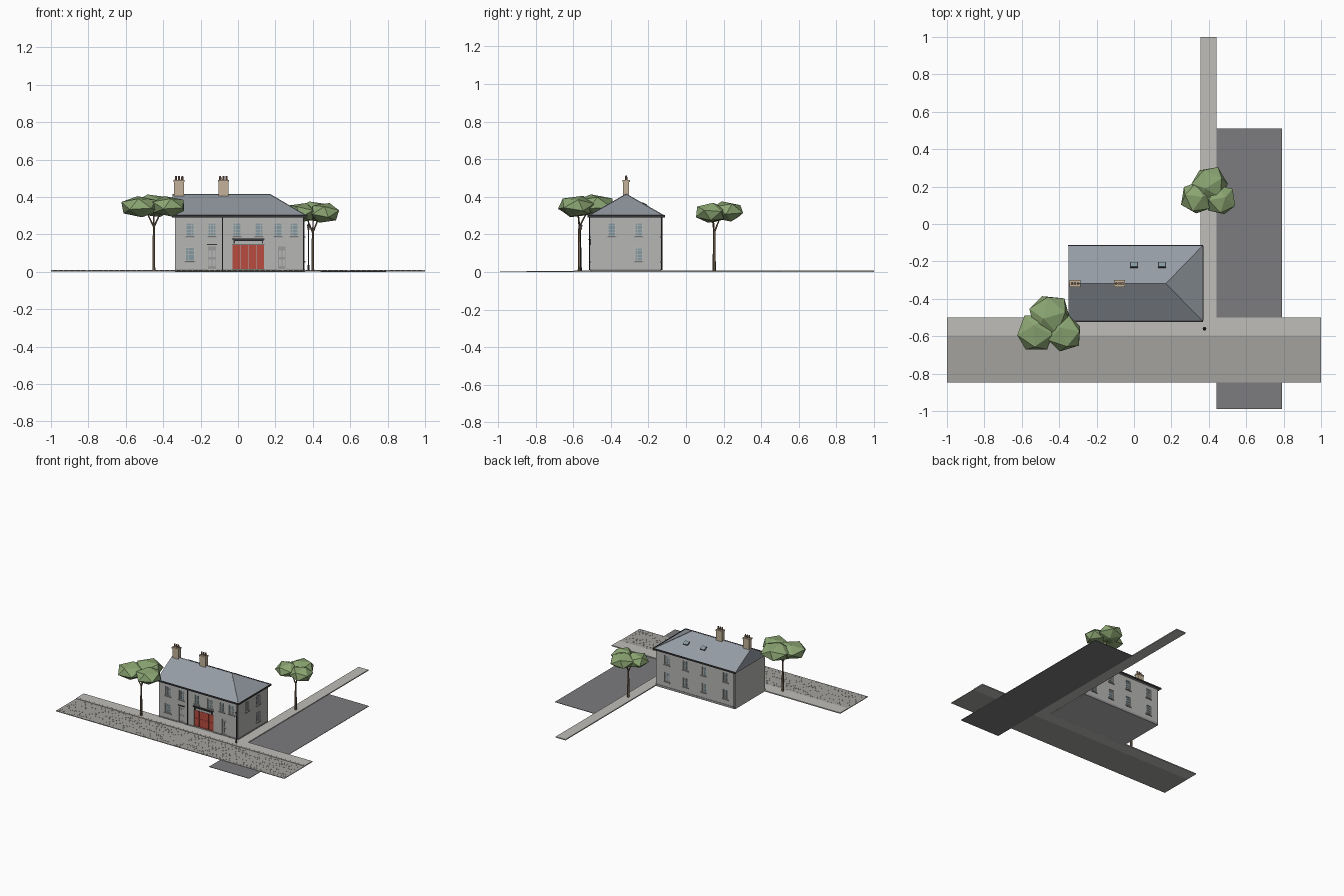
import bpy, bmesh, math, random
from mathutils import Vector, Matrix

if "Cube" in bpy.data.objects:
    bpy.data.objects.remove(bpy.data.objects["Cube"])

random.seed(4)


def mat(name, r, g, b):
    m = bpy.data.materials.new(name)
    m.diffuse_color = (r, g, b, 1)
    m.use_nodes = True
    m.node_tree.nodes["Principled BSDF"].inputs["Base Color"].default_value = m.diffuse_color
    return m


WALL = mat("render_grey", .47, .47, .46)
SLATE = mat("slate", .30, .33, .37)
DARK = mat("dark_metal", .04, .04, .045)
TRIM = mat("stone_trim", .33, .33, .33)
GLASS = mat("glass", .24, .32, .36)
RED = mat("red_paint", .48, .07, .05)
TAN = mat("chimney_stone", .55, .45, .32)
BARK = mat("bark", .20, .14, .09)
LEAF = mat("leaf", .26, .38, .17)
PAVE = mat("paving", .52, .51, .48)
SETT = mat("setts", .37, .36, .34)
TAR = mat("asphalt", .20, .20, .21)


def finish(bm, name, m):
    me = bpy.data.meshes.new(name)
    bm.to_mesh(me)
    bm.free()
    ob = bpy.data.objects.new(name, me)
    bpy.context.collection.objects.link(ob)
    if m:
        me.materials.append(m)
    return ob


def boxes(name, items, m):
    """One mesh of axis-aligned boxes, each given as (low corner, high corner)."""
    bm = bmesh.new()
    for lo, hi in items:
        lo, hi = Vector(lo), Vector(hi)
        s = hi - lo
        bmesh.ops.create_cube(bm, size=1, matrix=Matrix.Translation((lo + hi) / 2)
                              @ Matrix.Diagonal((abs(s.x), abs(s.y), abs(s.z), 1)))
    return finish(bm, name, m)


def rods(name, items, m, n=6):
    """Tapered rods, each (start, end, start radius, end radius)."""
    bm = bmesh.new()
    for p, q, r1, r2 in items:
        p, q = Vector(p), Vector(q)
        d = q - p
        bmesh.ops.create_cone(bm, segments=n, radius1=r1, radius2=r2, depth=d.length, cap_ends=True,
                              matrix=Matrix.Translation((p + q) / 2)
                              @ d.to_track_quat('Z', 'Y').to_matrix().to_4x4())
    return finish(bm, name, m)


X0, X1, Y0, Y1, TOP = -.337, .355, -.508, -.135, .297
YC = -.318


def on_wall(side, u, z, w, h, a, b):
    """Box on a wall: centre u, base z, from a to b along the outward normal."""
    if side == "front":
        return (u - w / 2, Y0 - b, z), (u + w / 2, Y0 - a, z + h)
    if side == "back":
        return (u - w / 2, Y1 + a, z), (u + w / 2, Y1 + b, z + h)
    return (X1 + a, u - w / 2, z), (X1 + b, u + w / 2, z + h)


# ground: asphalt road, sett road, pavements, kerb
boxes("asphalt_road", [((.44, -.99, 0), (.79, .51, .003))], TAR)
boxes("sett_road", [((-1, -.848, .001), (1, -.588, .0055))], SETT)
boxes("front_pavement", [((-1, -.585, .001), (1, -.5, .009))], PAVE)
boxes("side_pavement", [((.355, -.5, .001), (.44, 1, .009))], PAVE)
boxes("kerb", [((-1, -.597, .001), (1, -.585, .0085))], PAVE)
stones = []
for j in range(12):
    for i in range(66):
        if random.random() < .6:
            x, y = -.99 + i * .03 + (j % 2) * .012, -.842 + j * .0203
            stones.append(((x, y, .005), (x + .013, y + .011, .0064)))
boxes("road_setts", stones, SETT)

# window layout: (side, centre, base, width, height)
wins = [("front", u, .19, .044, .073) for u in (-.257, -.139, -.005, .112, .214, .30)]
wins += [("front", -.257, .057, .05, .073)]
wins += [("right", -.395, .19, .042, .073), ("right", -.252, .19, .042, .073), ("right", -.252, .057, .042, .073)]
wins += [("back", u, z, .042, .073) for u in (.26, .10, -.06, -.25) for z in (.19, .057)]
doors = [("front", -.139, .015, .045, .12), ("front", .235, .015, .04, .12)]
garage = ("front", .055, .012, .17, .133)

# house body with real openings
walls = boxes("house_walls", [((X0, Y0, 0), (X1, Y1, TOP))], WALL)
cutter = boxes("opening_cutter", [on_wall(*o, -.009, .02) for o in wins + doors + [garage]], None)
cutter.hide_render = True
cutter.display_type = 'WIRE'
cut = walls.modifiers.new("openings", 'BOOLEAN')
cut.object, cut.operation, cut.solver = cutter, 'DIFFERENCE', 'EXACT'

# windows: panes, sash bars, sills
panes, bars, sills = [], [], []
for s, u, z, w, h in wins:
    panes.append(on_wall(s, u, z, w, h, -.010, -.007))
    for k in (-1, 1):
        bars.append(on_wall(s, u + k * (w / 2 - .002), z, .004, h, -.008, -.004))
    for k in (-1, 1):
        bars.append(on_wall(s, u + k * w / 6, z, .0015, h, -.008, -.005))
    for f, t in ((0, .004), (.25, .0015), (.48, .004), (.75, .0015), (.945, .004)):
        bars.append(on_wall(s, u, z + f * h, w, t, -.008, -.0045))
    sills.append(on_wall(s, u, z - .007, w + .012, .007, -.002, .006))
boxes("window_panes", panes, GLASS)
boxes("sash_bars", bars, PAVE)
boxes("window_sills", sills, TRIM)

# pedestrian doors with hoods
boxes("side_doors", [on_wall(*d, -.010, -.005) for d in doors], TRIM)
boxes("door_panels", [on_wall(s, u + k * w / 4, z + a, w * .35, .035, -.006, -.003)
                      for s, u, z, w, h in doors for k in (-1, 1) for a in (.015, .065)], WALL)
boxes("door_hoods", [on_wall("front", -.139, .143, .052, .005, -.002, .007)], DARK)

# red coach doors, four leaves, with canopy and brackets
boxes("coach_doors", [on_wall("front", .055 + k * .0425, .014, .040, .13, -.010, -.004)
                      for k in (-1.5, -.5, .5, 1.5)], RED)
boxes("coach_door_rails", [on_wall("front", .055 + k * .0425, z, .038, .006, -.005, -.002)
                           for k in (-1.5, -.5, .5, 1.5) for z in (.016, .075, .136)], RED)
boxes("coach_canopy", [on_wall("front", .055, .172, .175, .005, -.002, .014),
                       on_wall("front", .055, .164, .16, .008, -.002, .009)], DARK)
boxes("canopy_brackets", [on_wall("front", .055 + k * .075, .150, .006, .014, -.002, .008)
                          for k in (-1, 1)], DARK)

# plinth band, just proud of the wall, broken at the front openings
edges = [X0 - .001, -.163, -.115, -.031, .141, .214, .256, X1 + .002]
band = [((a, Y0 - .003, 0), (b, Y0 + .002, .016)) for a, b in zip(edges[::2], edges[1::2])]
band += [((X1 - .002, Y0, 0), (X1 + .003, Y1, .016)), ((X0, Y1 - .002, 0), (X1, Y1 + .003, .016))]
boxes("plinth", band, TRIM)

# slate roof: left gable, right hip
RX0, RX1, RY0, RY1 = -.350, .365, -.517, -.118
bm = bmesh.new()
c = [bm.verts.new(p) for p in ((RX0, RY0, .300), (RX1, RY0, .300), (RX1, RY1, .300), (RX0, RY1, .300),
                              (RX0, YC, .415), (.17, YC, .415))]
for f in ((3, 2, 1, 0), (0, 1, 5, 4), (1, 2, 5), (2, 3, 4, 5), (3, 0, 4)):
    bm.faces.new([c[i] for i in f])
finish(bm, "slate_roof", SLATE)
R = .002
rods("ridge_and_hip_tiles", [((RX0, YC, .415), (.17, YC, .415), R, R),
                             ((.17, YC, .415), (RX1, RY0, .301), R, R),
                             ((.17, YC, .415), (RX1, RY1, .301), R, R)], SLATE)
boxes("soffit", [((RX0, RY0, .292), (RX1, RY1, .300))], TRIM)
boxes("gutters", [((RX0 - .002, RY0 - .006, .291), (RX1 + .005, RY0, .303)),
                  ((RX0 - .002, RY1, .291), (RX1 + .005, RY1 + .006, .303)),
                  ((RX1, RY0, .291), (RX1 + .006, RY1, .303))], DARK)
rods("downpipes", [((-.083, Y0 - .006, .01), (-.083, Y0 - .006, .293), .003, .003),
                   ((.350, Y0 - .006, .01), (.350, Y0 - .006, .293), .003, .003),
                   ((X0 + .006, Y1 + .006, .01), (X0 + .006, Y1 + .006, .293), .003, .003)], DARK)

# rooflights on the back slope
pitch = math.atan2(.115, RY1 - YC)
for i, x in enumerate((0, .15)):
    for nm, sx, sy, sz, m in (("frame", .042, .034, .010, DARK), ("glass", .034, .026, .012, GLASS)):
        b = bmesh.new()
        y = -.22
        z = .415 - (y - YC) * math.tan(pitch)
        bmesh.ops.create_cube(b, size=1, matrix=Matrix.Translation((x, y, z))
                              @ Matrix.Rotation(-pitch, 4, 'X') @ Matrix.Diagonal((sx, sy, sz, 1)))
        finish(b, f"rooflight_{nm}_{i + 1}", m)

# chimneys with caps and pots
stacks, pots = [], []
for x in (-.315, -.078):
    stacks.append(((x - .026, YC - .016, .37), (x + .026, YC + .016, .482)))
    stacks.append(((x - .029, YC - .019, .480), (x + .029, YC + .019, .490)))
    pots += [((x + k * .017, YC, .488), (x + k * .017, YC, .513), .0065, .005) for k in (-1, 0, 1)]
boxes("chimney_stacks", stacks, TAN)
rods("chimney_pots", pots, mat("clay", .30, .17, .12), 8)


# trees: trunk, forked branches, three flattened faceted crowns
def tree(name, x, y, fork, blobs):
    limbs = [((x, y, .002), (x, y, fork), .009, .006)]
    bm = bmesh.new()
    for bx, by, bz, r, h in blobs:
        limbs.append(((x, y, fork - .01), (x + (bx - x) * .5, y + (by - y) * .5, bz - h * .5), .005, .003))
        bmesh.ops.create_icosphere(bm, subdivisions=1, radius=1, matrix=Matrix.Translation((bx, by, bz))
                                   @ Matrix.Diagonal((r, r, h, 1)) @ Matrix.Rotation(random.random() * 6, 4, 'Z')
                                   @ Matrix.Rotation(.35, 4, 'X'))
    rods(name + "_trunk", limbs, BARK)
    finish(bm, name + "_crown", LEAF)


tree("left_tree", -.45, -.567, .25, [(-.45, -.485, .353, .118, .064), (-.525, -.58, .348, .110, .06),
                                     (-.372, -.585, .350, .102, .058)])
tree("right_tree", .40, .15, .22, [(.405, .215, .322, .100, .057), (.335, .14, .315, .092, .056),
                                   (.462, .13, .315, .088, .056)])

# street lamp
LX, LY = .377, -.56
rods("lamp_post", [((LX, LY, .008), (LX, LY, .035), .006, .005), ((LX, LY, .035), (LX, LY, .225), .003, .0025),
                   ((LX, LY, .247), (LX, LY, .258), .010, .001)], DARK, 8)
rods("lamp_lantern", [((LX, LY, .224), (LX, LY, .248), .005, .009)], TRIM, 4)
